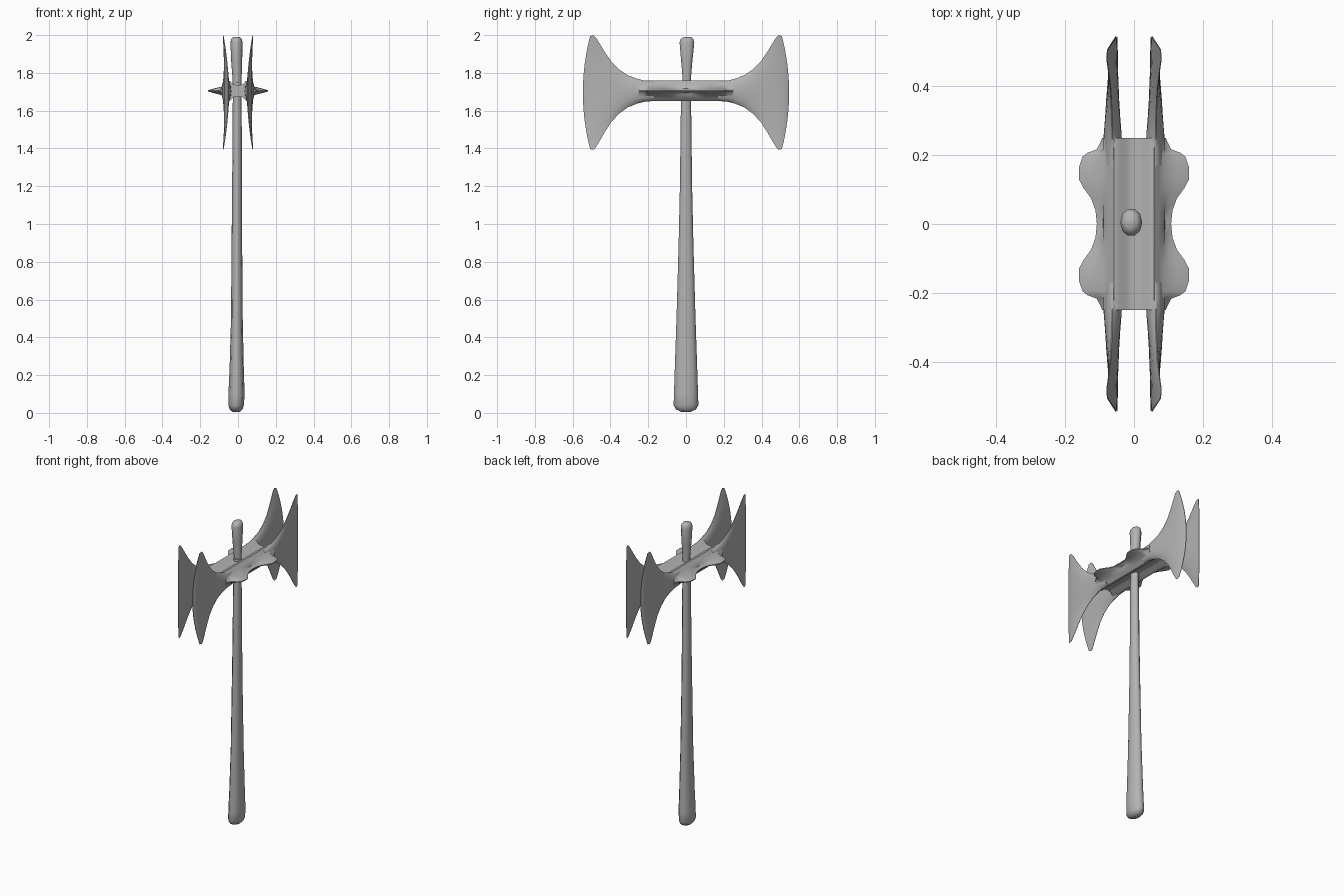
import bpy, bmesh, math

cube = bpy.data.objects.get("Cube")
if cube:
    bpy.data.objects.remove(cube)

steel = bpy.data.materials.new("plain grey")
steel.use_nodes = True
GREY = (0.45, 0.45, 0.45, 1)
steel.diffuse_color = GREY
steel.node_tree.nodes["Principled BSDF"].inputs["Base Color"].default_value = GREY


def loft(name, rings, mirror=None, angle=40):
    """Skin a series of closed rings and cap both ends."""
    bm = bmesh.new()
    loops = [[bm.verts.new(p) for p in ring] for ring in rings]
    n = len(loops[0])
    for a, b in zip(loops, loops[1:]):
        for i in range(n):
            j = (i + 1) % n
            bm.faces.new((a[i], a[j], b[j], b[i]))
    bm.faces.new(loops[0])
    bm.faces.new(loops[-1])
    bmesh.ops.recalc_face_normals(bm, faces=bm.faces)
    me = bpy.data.meshes.new(name)
    bm.to_mesh(me)
    bm.free()
    me.materials.append(steel)
    ob = bpy.data.objects.new(name, me)
    bpy.context.collection.objects.link(ob)
    if mirror:
        mod = ob.modifiers.new("mirror", "MIRROR")
        mod.use_axis = mirror
        mod.use_mirror_merge = False
    bpy.ops.object.select_all(action="DESELECT")
    ob.select_set(True)
    bpy.context.view_layer.objects.active = ob
    bpy.ops.object.shade_smooth_by_angle(angle=math.radians(angle))
    return ob


def shaft(name, sections, sides=10):
    """Oval sections given as z, centre x, centre y, half width x, half width y."""
    turns = [2 * math.pi * i / sides for i in range(sides)]
    loft(name, [[(cx + rx * math.cos(t), cy + ry * math.sin(t), z) for t in turns]
                for z, cx, cy, rx, ry in sections], angle=50)


# Handle, flaring towards the butt, and the knob above the head
shaft("handle", [
    (0.005, -.01, 0, .018, .025), (.018, -.01, 0, .034, .055), (.04, -.01, 0, .041, .069),
    (.10, -.008, 0, .043, .067), (.22, -.007, 0, .038, .063), (.5, -.006, 0, .031, .053),
    (.9, -.006, 0, .028, .041), (1.2, -.005, 0, .026, .034), (1.75, -.004, 0, .023, .027)])
shaft("handle_knob", [
    (1.70, -.004, .004, .022, .022), (1.77, -.005, .004, .024, .023),
    (1.86, -.007, .004, .029, .031), (1.96, -.008, .005, .032, .041),
    (1.98, -.008, .005, .028, .035), (1.99, -.008, .008, .016, .02)])

# Head bridge with scalloped side fins
MID = 1.705
bridge = []
reach_at = [(0, .108), (.04, .112), (.075, .125), (.105, .147), (.13, .16), (.165, .16),
            (.195, .15), (.207, .135), (.217, .108), (.25, .092)]
stations = [(-y, r) for y, r in reversed(reach_at[1:])] + reach_at
for y, reach in stations:
    half = [(0, .030), (.025, .034), (.042, .052), (.058, .054), (.072, .040),
            (.088, .022), (max(.09, reach * .8), .012), (reach, .003)]
    top = [(x, y, MID + z) for x, z in half]
    low = [(x, y, MID - z) for x, z in half]
    left = top + low[::-1]
    right = [(-x, b, c) for x, b, c in low[1:] + top[:0:-1]]
    bridge.append(left + right)
loft("head_bridge", bridge)

# Four flaring blades: y at middle, y at tips, half height, half thickness, centre x
blade_sections = [
    (.17, .17, .052, .026, .060), (.22, .22, .056, .026, .061), (.26, .26, .066, .025, .062),
    (.31, .31, .086, .021, .062), (.36, .355, .118, .018, .062), (.41, .395, .160, .015, .061),
    (.46, .430, .212, .012, .060), (.50, .457, .258, .009, .057),
    (.525, .478, .292, .006, .055), (.538, .49, .303, .004, .053), (.546, .508, .299, .001, .051)]
STEPS = 12
blade = []
for y_mid, y_tip, height, thick, cx in blade_sections:
    sides = []
    for sign in (1, -1):
        row = []
        for i in range(STEPS + 1):
            v = -1 + 2 * i / STEPS
            curl = .026 * (v * height / .3) ** 2
            x = cx + curl + sign * (thick * (1 - v * v) ** .7 + .001)
            y = y_mid - (y_mid - y_tip) * v * v
            row.append((x, y, MID - .009 * min(1, height / .3) + v * height))
        sides.append(row)
    blade.append(sides[0] + sides[1][::-1])
loft("blades", blade, mirror=(True, True, False))
